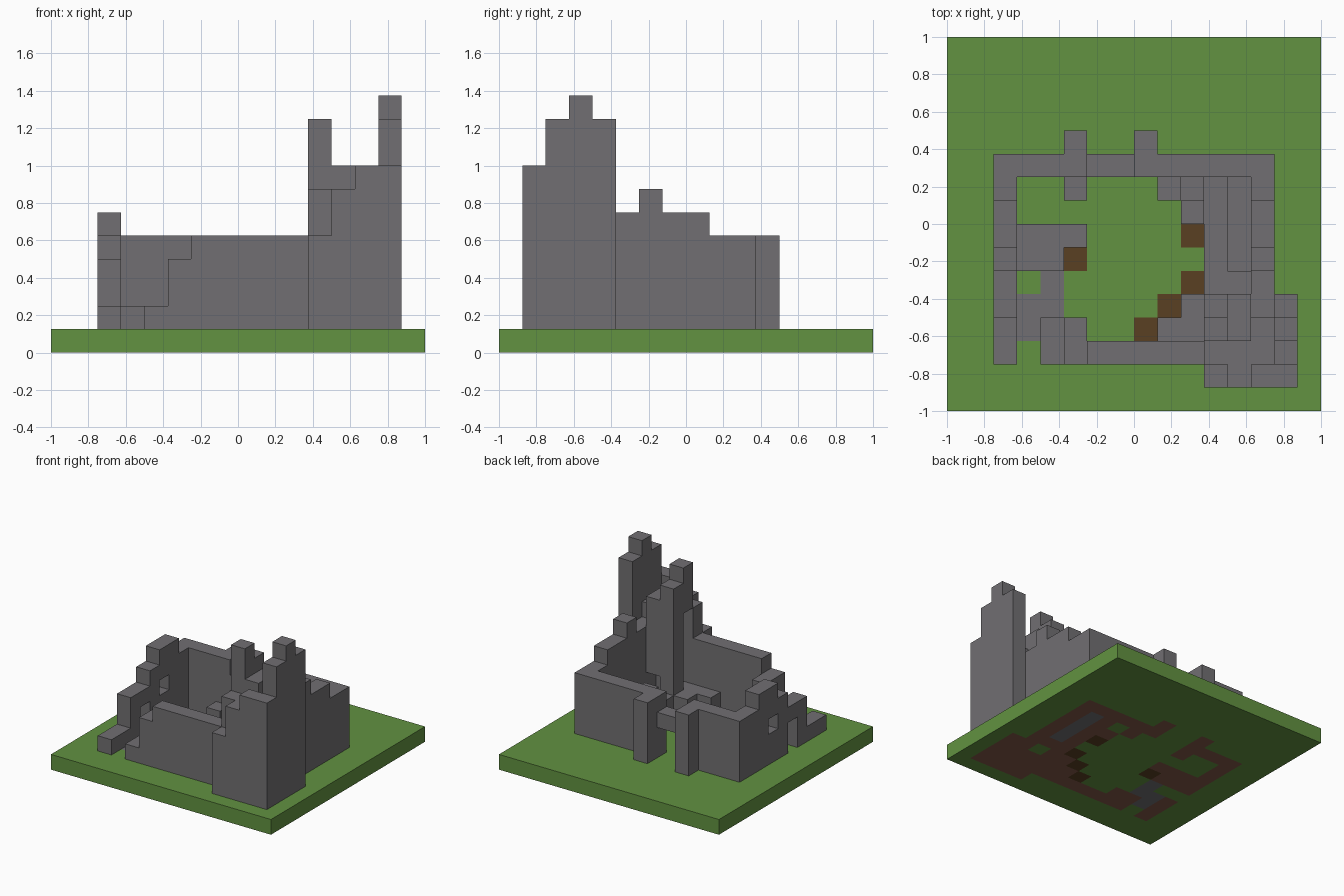
import bpy, bmesh, math
from mathutils import Vector

if "Cube" in bpy.data.objects:
    bpy.data.objects.remove(bpy.data.objects["Cube"], do_unlink=True)

CELLS = 16
UNIT = 2 / CELLS


def material(name, rgb):
    """Flat colour given as 8-bit display values, stored linear."""
    linear = [((c / 255 + 0.055) / 1.055) ** 2.4 for c in rgb]
    mat = bpy.data.materials.new(name)
    mat.use_nodes = True
    mat.diffuse_color = (*linear, 1)
    bsdf = mat.node_tree.nodes["Principled BSDF"]
    bsdf.inputs["Base Color"].default_value = (*linear, 1)
    bsdf.inputs["Roughness"].default_value = 0.9
    return mat


grass = material("grass_green", (98, 146, 65))
stone = material("stone_grey", (113, 111, 114))
earth = material("dark_brown_earth", (90, 64, 34))
clay = material("red_brown_foundation", (130, 87, 72))


def box(i0, i1, j0, j1, k0, k1):
    """Grid cells from the first index up to, not including, the second."""
    return {(i, j, k) for i in range(i0, i1) for j in range(j0, j1) for k in range(k0, k1)}


def column(i, j, top, bottom=1):
    return box(i, i + 1, j, j + 1, bottom, top)


def build(name, cells, mats, pick=lambda cell: 0):
    """Make one closed shell around a set of grid cells."""
    bm = bmesh.new()
    for cell in sorted(cells):
        centre = Vector(cell) + Vector((0.5, 0.5, 0.5))
        for axis in range(3):
            for sign in (-1, 1):
                n = Vector((0, 0, 0))
                n[axis] = sign
                if tuple(int(c + d) for c, d in zip(cell, n)) in cells:
                    continue
                u = Vector((n.y, n.z, n.x))
                v = n.cross(u)
                corners = [centre + (n + a + b) / 2
                           for a, b in ((-u, -v), (u, -v), (u, v), (-u, v))]
                face = bm.faces.new([bm.verts.new(
                    ((p.x - CELLS / 2) * UNIT, (p.y - CELLS / 2) * UNIT, p.z * UNIT))
                    for p in corners])
                face.material_index = pick(cell)
    bmesh.ops.remove_doubles(bm, verts=bm.verts, dist=UNIT / 100)
    bmesh.ops.dissolve_limit(bm, angle_limit=math.radians(1), verts=bm.verts,
                             edges=bm.edges, delimit={'MATERIAL', 'NORMAL'})
    mesh = bpy.data.meshes.new(name)
    bm.to_mesh(mesh)
    bm.free()
    for mat in mats:
        mesh.materials.append(mat)
    obj = bpy.data.objects.new(name, mesh)
    bpy.context.collection.objects.link(obj)
    return obj


parts = {}

# Broken right wall, stepping up to the back, with a window and a low passage
west = set()
for j, top in enumerate((2, 2, 4, 4, 5, 6, 6, 5), start=2):
    west |= column(2, j, top)
west -= column(2, 7, 4, 3)
west -= column(2, 5, 3, 1)
parts["ruined_side_wall"] = west

# Back wall with buttressed gateway
back = box(2, 14, 10, 11, 1, 5) - box(6, 8, 10, 11, 1, 5)
back |= box(6, 8, 10, 11, 3, 4)
back |= column(5, 11, 5) | column(8, 11, 5) | column(5, 9, 2)
parts["back_wall_and_gate"] = back

# Left wall with a jagged top
east = set()
for j, top in enumerate((6, 7, 6, 6, 5), start=5):
    east |= column(13, j, top)
parts["jagged_side_wall"] = east

# Front wall crumbling towards its end
parts["front_wall"] = (box(6, 11, 2, 3, 1, 5) | box(5, 6, 2, 4, 1, 4)
                       | box(4, 5, 2, 4, 1, 2))

# Low inner walls
parts["inner_room_wall"] = box(3, 6, 7, 8, 1, 2) | box(3, 5, 6, 7, 1, 2)
parts["corridor_wall"] = box(11, 12, 5, 10, 1, 2) | column(12, 5, 2)
parts["inner_doorway"] = column(9, 9, 4) | column(10, 9, 3, 2) | column(10, 8, 4)
parts["tower_step"] = box(9, 11, 3, 4, 1, 2) | column(10, 4, 2)

# Ruined corner tower, one row of heights per depth step
tower = set()
for j, row in enumerate(((5, 7, 8, 8), (7, 7, 7, 10), (10, 8, 7, 11), (9, 8, 6, 10)), start=1):
    for i, top in enumerate(row, start=11):
        tower |= column(i, j, top)
tower -= column(11, 3, 7, 2)
tower -= column(12, 4, 3, 1)
parts["corner_tower"] = tower

for name, cells in parts.items():
    build(name, cells, [stone])

# Ground slab: foundations lie under every wall, paving and earth show between
walls = set().union(*parts.values())
paving = box(12, 13, 6, 10, 0, 1) | box(3, 5, 4, 5, 0, 1) | column(4, 5, 1, 0) | column(3, 3, 1, 0)
bare_earth = {(10, 7, 0), (10, 5, 0), (9, 4, 0), (8, 3, 0), (5, 6, 0)}


def ground_colour(cell):
    if cell in bare_earth:
        return 2
    if cell in paving:
        return 1
    return 3 if (cell[0], cell[1], 1) in walls else 0


build("ground_slab", box(0, CELLS, 0, CELLS, 0, 1), [grass, stone, earth, clay], ground_colour)
